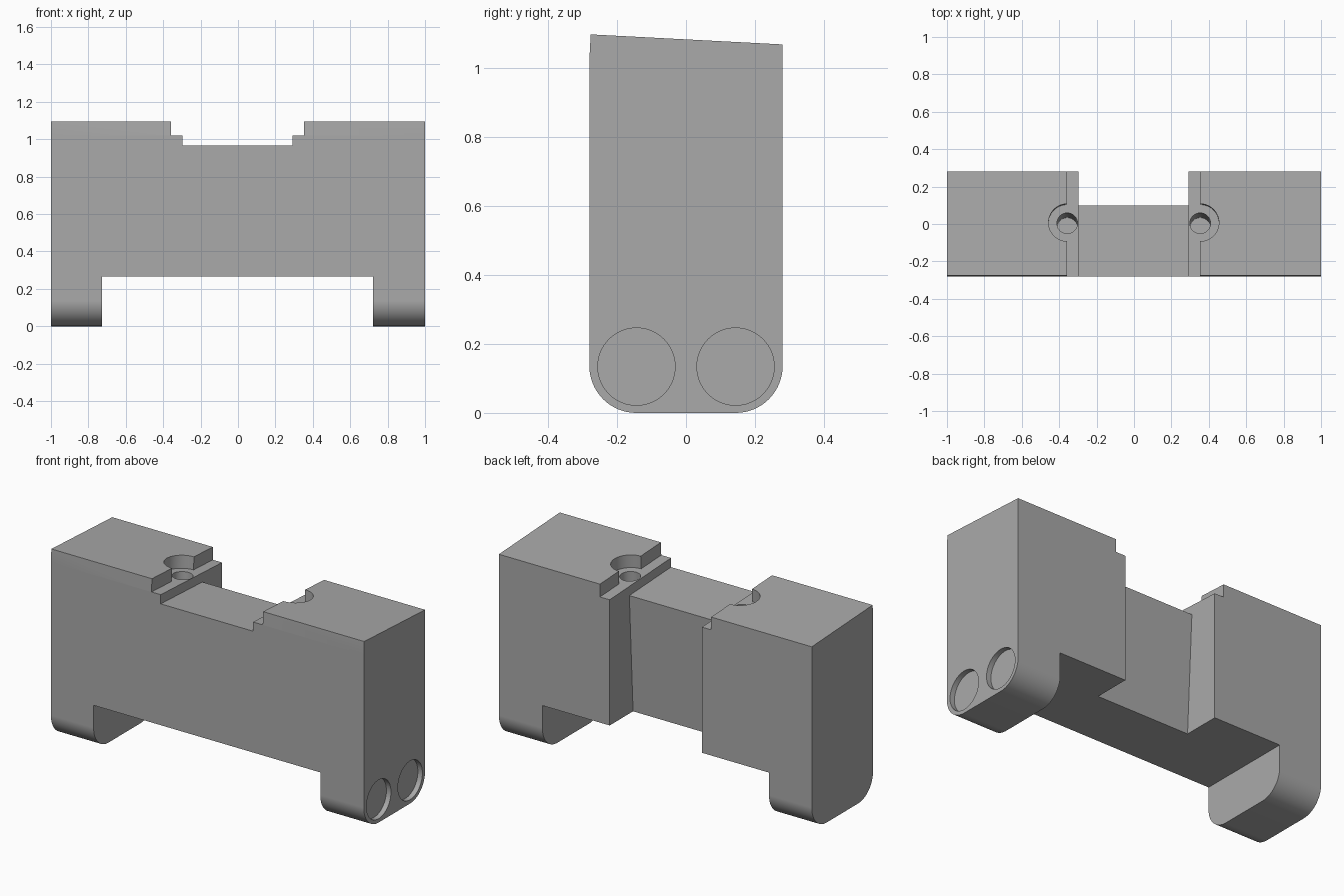
import bpy, bmesh
from math import pi, sin, cos, radians
from mathutils import Matrix

if "Cube" in bpy.data.objects:
    bpy.data.objects.remove(bpy.data.objects["Cube"], do_unlink=True)

grey = bpy.data.materials.new("plain grey")
grey.use_nodes = True
colour = (0.4, 0.4, 0.4, 1)
grey.diffuse_color = colour
grey.node_tree.nodes["Principled BSDF"].inputs["Base Color"].default_value = colour

SLOPE = 0.05                                   # top falls towards the back
HALF, ROUND = 0.28, 0.136
TILT = Matrix.Translation((0, 0, 1.007)) @ Matrix.Rotation(-SLOPE, 4, 'X')
cutters = []


def make_object(name, bm):
    bmesh.ops.recalc_face_normals(bm, faces=bm.faces)
    mesh = bpy.data.meshes.new(name)
    bm.to_mesh(mesh)
    bm.free()
    mesh.materials.append(grey)
    ob = bpy.data.objects.new(name, mesh)
    bpy.context.collection.objects.link(ob)
    return ob


def add_cutter(name, bm, frame):
    bm.transform(frame)
    ob = make_object(name, bm)
    ob.hide_render = True
    cutters.append(ob)


def box_cutter(name, x, y, z, frame=Matrix()):
    bm = bmesh.new()
    centre = [sum(r) / 2 for r in (x, y, z)]
    size = [r[1] - r[0] for r in (x, y, z)]
    place = Matrix.Translation(centre) @ Matrix.Diagonal((*size, 1))
    bmesh.ops.create_cube(bm, size=1, matrix=place)
    add_cutter(name, bm, frame)


def round_cutter(name, radius, low, high, frame):
    bm = bmesh.new()
    bmesh.ops.create_cone(bm, cap_ends=True, segments=64, radius1=radius, radius2=radius,
                          depth=high - low, matrix=Matrix.Translation((0, 0, (low + high) / 2)))
    add_cutter(name, bm, frame)


# Body: side profile with rounded lower corners, extruded across the width
profile = [(HALF, 1.067), (-0.276, 1.096), (-HALF, 1.02)]
for side, start in ((-1, pi), (1, 1.5 * pi)):
    for i in range(17):
        a = start + i * pi / 32
        profile.append((side * (HALF - ROUND) + ROUND * cos(a), ROUND + ROUND * sin(a)))
bm = bmesh.new()
face = bm.faces.new([bm.verts.new((-1, y, z)) for y, z in profile])
grown = bmesh.ops.extrude_face_region(bm, geom=[face])
moved = [v for v in grown["geom"] if isinstance(v, bmesh.types.BMVert)]
bmesh.ops.translate(bm, verts=moved, vec=(2, 0, 0))
body = make_object("bracket_body", bm)

# Stepped saddle, rear recess and the space between the feet
box_cutter("ledge_cutter", (-0.357, 0.354), (-1, 1), (0, 0.5), TILT)
box_cutter("saddle_cutter", (-0.298, 0.292), (-1, 1), (-0.053, 0.5), TILT)
box_cutter("recess_cutter", (-0.298, 0.292), (0.103, 1), (-1.2, 0.5), TILT)
box_cutter("feet_gap_cutter", (-0.727, 0.722), (-1, 1), (-0.5, 0.267))

# Counterbored screw holes on the ledges
for x in (-0.357, 0.354):
    frame = TILT @ Matrix.Translation((x, 0.004, 0))
    round_cutter("screw_head_cutter", 0.1, 0, 0.4, frame)
    round_cutter("screw_hole_cutter", 0.055, -0.5, 0.3, frame)

# Pin holes through both feet, with a shallow rim recess on each face
for y in (-0.1435, 0.1435):
    frame = Matrix.Translation((0, y, 0.134)) @ Matrix.Rotation(pi / 2, 4, 'Y')
    round_cutter("pin_hole_cutter", 0.087, -1.2, 1.2, frame)
    for low, high in ((-1.1, -0.971), (-0.756, -0.6), (0.6, 0.751), (0.971, 1.1)):
        round_cutter("pin_rim_cutter", 0.112, low, high, frame)

# Apply the cuts and tidy up
for cutter in cutters:
    mod = body.modifiers.new(cutter.name, 'BOOLEAN')
    mod.operation, mod.solver, mod.object = 'DIFFERENCE', 'EXACT', cutter
bpy.context.view_layer.update()
graph = bpy.context.evaluated_depsgraph_get()
result = bpy.data.meshes.new_from_object(body.evaluated_get(graph))
body.modifiers.clear()
body.data = result
for cutter in cutters:
    bpy.data.objects.remove(cutter, do_unlink=True)

# Smooth rounds with crisp edges
bpy.ops.object.select_all(action='DESELECT')
body.select_set(True)
bpy.context.view_layer.objects.active = body
bpy.ops.object.shade_smooth_by_angle(angle=radians(30))
weighted = body.modifiers.new("even_shading", 'WEIGHTED_NORMAL')
weighted.keep_sharp = True
